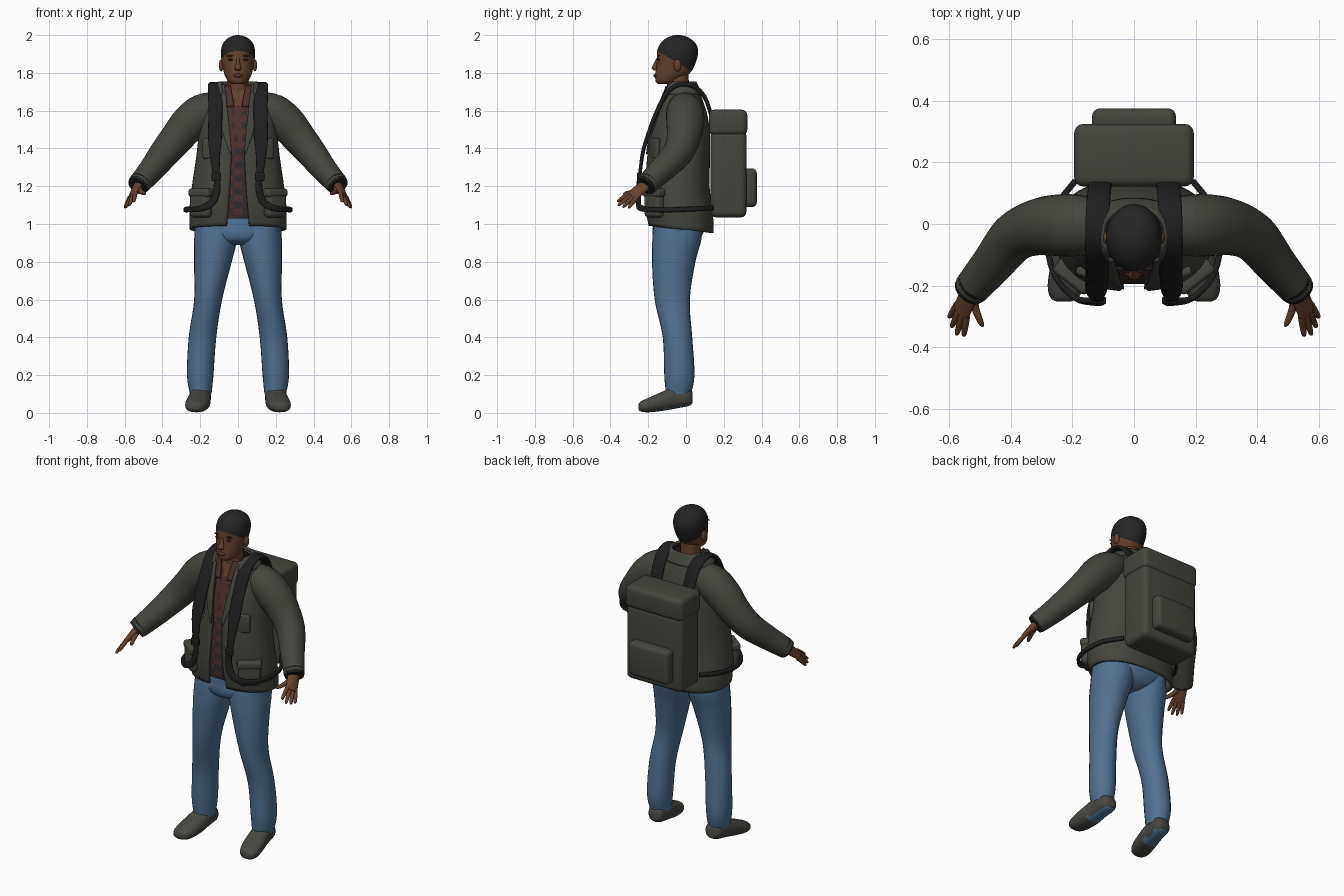
import bpy, bmesh
from math import sin, cos, asin, pi, radians
from mathutils import Vector, Matrix

default = bpy.data.objects.get("Cube")
if default:
    bpy.data.objects.remove(default)

X, Y, Z = Vector((1, 0, 0)), Vector((0, 1, 0)), Vector((0, 0, 1))


def material(name, r, g, b):
    m = bpy.data.materials.new(name)
    m.use_nodes = True
    m.diffuse_color = (r, g, b, 1)
    shader = m.node_tree.nodes["Principled BSDF"]
    shader.inputs["Base Color"].default_value = (r, g, b, 1)
    shader.inputs["Roughness"].default_value = 0.9
    return m


SKIN = material("brown skin", .13, .055, .027)
LIPS = material("dark lips", .09, .032, .022)
HAIR = material("black hair", .018, .018, .019)
JACKET = material("olive grey cloth", .058, .06, .047)
STRAP = material("black webbing", .013, .013, .014)
JEANS = material("blue denim", .08, .165, .28)
SHIRT = material("maroon shirt", .075, .03, .026)
CHECK = material("dark shirt check", .03, .025, .03)
SHOE = material("grey shoe", .065, .063, .054)


def finish(name, bm, mat, mirror=False, thick=0):
    bmesh.ops.remove_doubles(bm, verts=bm.verts[:], dist=.0001)
    bmesh.ops.recalc_face_normals(bm, faces=bm.faces[:])
    me = bpy.data.meshes.new(name)
    bm.to_mesh(me)
    bm.free()
    me.materials.append(mat)
    me.shade_smooth()
    me.set_sharp_from_angle(angle=radians(42))
    ob = bpy.data.objects.new(name, me)
    bpy.context.scene.collection.objects.link(ob)
    if thick:
        mod = ob.modifiers.new("thickness", "SOLIDIFY")
        mod.thickness, mod.offset = thick, 0
    if mirror:
        ob.modifiers.new("mirror", "MIRROR")
    return ob


def catmull(pts, k):
    out = []
    for i in range(len(pts) - 1):
        quad = (pts[max(i - 1, 0)], pts[i], pts[i + 1], pts[min(i + 2, len(pts) - 1)])
        for j in range(k):
            t = j / k
            out.append(tuple(.5 * (2 * b + (c - a) * t + (2 * a - 5 * b + 4 * c - d) * t * t
                                   + (3 * b - a - 3 * c + d) * t ** 3) for a, b, c, d in zip(*quad)))
    return out + [tuple(pts[-1])]


def power(v, p):
    return (1 if v >= 0 else -1) * abs(v) ** (2 / p)


def skin_grid(bm, rows, closed):
    for lo, hi in zip(rows, rows[1:]):
        for i in range(len(lo) - (0 if closed else 1)):
            j = (i + 1) % len(lo)
            bm.faces.new((lo[i], lo[j], hi[j], hi[i]))


def sweep(name, pts, mat, side=X, axis=None, p=2, n=20, k=4, mirror=False):
    """Tube through (x, y, z, half width, half depth); side None points away from the body."""
    bm, rows, path = bmesh.new(), [], catmull(pts, k)
    for i, (x, y, z, a, b) in enumerate(path):
        ahead, behind = path[min(i + 1, len(path) - 1)], path[max(i - 1, 0)]
        t = axis or (Vector(ahead[:3]) - Vector(behind[:3])).normalized()
        s = side or Vector((x, y, 0))
        s = (s - t * s.dot(t)).normalized()
        up = t.cross(s)
        rows.append([bm.verts.new(Vector((x, y, z)) + s * a * power(cos(u), p) + up * b * power(sin(u), p))
                     for u in (2 * pi * q / n for q in range(n))])
    skin_grid(bm, rows, True)
    bm.faces.new(rows[0])
    bm.faces.new(rows[-1])
    return finish(name, bm, mat, mirror)


def stack(rows):
    return [(0, (f + b) / 2, z, w, (b - f) / 2) for z, w, f, b in rows]


def box(name, center, size, mat, bevel, turn=0, mirror=False):
    bm = bmesh.new()
    bmesh.ops.create_cube(bm, size=1, matrix=Matrix.Diagonal((*size, 1)))
    bmesh.ops.bevel(bm, geom=bm.edges[:], offset=bevel, segments=4, profile=.5,
                    affect='EDGES', clamp_overlap=True)
    bm.transform(Matrix.Translation(center) @ Matrix.Rotation(radians(turn), 4, 'Z'))
    return finish(name, bm, mat, mirror)


def blob(name, center, size, mat, mirror=False):
    bm = bmesh.new()
    bmesh.ops.create_uvsphere(bm, u_segments=16, v_segments=10, radius=1,
                              matrix=Matrix.Translation(center) @ Matrix.Diagonal((*size, 1)))
    return finish(name, bm, mat, mirror)


def lookup(table, z):
    z = min(max(z, table[0][0]), table[-1][0])
    for a, b in zip(table, table[1:]):
        if z <= b[0]:
            t = (z - a[0]) / (b[0] - a[0])
            return [u + (v - u) * t for u, v in zip(a, b)][1:]


# Torso outline: height, half width, front, back
TORSO = catmull([(.95, .25, -.19, .14), (1.08, .25, -.21, .135), (1.2, .237, -.21, .118),
                 (1.35, .215, -.2, .12), (1.48, .2, -.18, .12), (1.58, .188, -.15, .105),
                 (1.66, .16, -.125, .08), (1.72, .115, -.108, .055), (1.75, .088, -.1, .04)], 6)
OPENING = [(.95, .06), (1.2, .042), (1.38, .033), (1.5, .045), (1.62, .058), (1.75, .072)]
P = 2.3


def front_y(x, z):
    w, f, b = lookup(TORSO, z)
    return (f + b) / 2 - (b - f) / 2 * max(0, 1 - (abs(x) / w) ** P) ** (1 / P)


def torso_sheet(name, z0, z1, inset, mat, rows, cols, opening=None, hem=0, thick=0):
    bm, grid = bmesh.new(), []
    for r in range(rows + 1):
        z, row = z0 + (z1 - z0) * r / rows, []
        w, f, b = lookup(TORSO, z)
        start = asin(min(1, lookup(opening, z)[0] / w) ** (P / 2)) if opening else 0
        for c in range(cols + 1):
            u = start + (2 * pi - 2 * start) * c / cols
            row.append(bm.verts.new(((w - inset) * power(sin(u), P),
                                     (f + b) / 2 - ((b - f) / 2 - inset) * power(cos(u), P),
                                     z + hem * cos(u) * (1 - r / rows) ** 4)))
        grid.append(row)
    skin_grid(bm, grid, False)
    return finish(name, bm, mat, thick=thick)


def front_patch(name, rows, mat, lift, thick=.008):
    """Mirrored cloth flap lying on the chest; rows are height, inner x, outer x."""
    bm, grid = bmesh.new(), []
    for z, a, b in catmull(rows, 4):
        xs = [a + (b - a) * i / 4 for i in range(5)]
        grid.append([bm.verts.new((x, front_y(x, z) - lift, z)) for x in xs])
    skin_grid(bm, grid, False)
    return finish(name, bm, mat, True, thick)


# Head with hair cut along a sloping hairline
head = sweep("head", stack([(1.74, .028, -.148, -.08), (1.752, .05, -.16, -.04), (1.78, .067, -.163, 0),
                            (1.81, .077, -.16, .03), (1.85, .085, -.155, .05), (1.89, .09, -.153, .062),
                            (1.92, .09, -.152, .064), (1.955, .08, -.136, .052), (1.98, .058, -.11, .025),
                            (1.994, .032, -.082, -.003), (2, .006, -.056, -.03)]),
             SKIN, axis=Z, n=40)
hairline, slope = Vector((0, -.15, 1.915)), Vector((0, .5, .87))
bm = bmesh.new()
bm.from_mesh(head.data)
bmesh.ops.bisect_plane(bm, geom=bm.verts[:] + bm.edges[:] + bm.faces[:], plane_co=hairline, plane_no=slope)
for face in bm.faces:
    face.material_index = int((face.calc_center_median() - hairline).dot(slope) > 0)
bm.to_mesh(head.data)
bm.free()
head.data.materials.append(HAIR)

sweep("neck", [(0, -.03, 1.62, .06, .058), (0, -.04, 1.7, .056, .058), (0, -.045, 1.8, .058, .058)], SKIN, axis=Z)
sweep("nose", [(0, -.148, 1.878, .008, .008), (0, -.158, 1.85, .01, .012),
               (0, -.166, 1.826, .018, .016), (0, -.162, 1.812, .012, .008)], SKIN, axis=Z)
blob("lips", (0, -.161, 1.786), (.027, .012, .01), LIPS)
blob("ear", (.089, -.045, 1.84), (.012, .02, .032), SKIN, True)
blob("eye", (.038, -.144, 1.87), (.015, .006, .006), HAIR, True)
blob("eyebrow", (.04, -.144, 1.89), (.021, .006, .004), HAIR, True)

# Shirt with a skin neckline and a checked lower front
shirt = torso_sheet("shirt", 1.03, 1.735, .017, SHIRT, 40, 80)
shirt.data.materials.append(CHECK)
shirt.data.materials.append(SKIN)
for poly in shirt.data.polygons:
    x, y, z = poly.center
    row, col = int(z / .035), int((x + 1) / .018)
    if y < 0 and z > 1.6 and abs(x) < (z - 1.6) * .4:
        poly.material_index = 2
    elif (row + col) % 2 and z < 1.4 or (col % 3 == 0 and row % 2):
        poly.material_index = 1
front_patch("shirt_collar", [(1.73, .04, .08), (1.68, .03, .078), (1.62, .022, .055)], SHIRT, .002)

# Open jacket, collar, lapels, sleeves and pockets
torso_sheet("jacket", .972, 1.735, 0, JACKET, 36, 64, OPENING, .02, .014)
torso_sheet("jacket_collar", 1.685, 1.75, -.008, JACKET, 6, 48, [(1.6, .07), (1.75, .08)], 0, .014)
front_patch("lapel", [(1.7, .066, .1), (1.6, .055, .098), (1.5, .044, .085), (1.37, .032, .04)], JACKET, .011)
sweep("sleeve", [(x, y, z, r, r) for x, y, z, r in (
    (.1, -.01, 1.615, .085), (.185, -.005, 1.59, .1), (.26, -.005, 1.53, .099), (.32, -.012, 1.46, .09),
    (.39, -.045, 1.375, .08), (.46, -.13, 1.285, .068), (.528, -.21, 1.208, .058))],
    JACKET, side=Y + X, mirror=True, n=24)
sweep("cuff", [(.515, -.195, 1.224, .06, .06), (.535, -.218, 1.2, .054, .054)], STRAP, side=Y + X, mirror=True)
box("hip_pocket", (.195, front_y(.195, 1.1) - .008, 1.1), (.125, .06, .13), JACKET, .022, 38, True)
box("hip_pocket_flap", (.195, front_y(.195, 1.16) - .012, 1.165), (.135, .062, .045), JACKET, .014, 38, True)
box("chest_pocket", (.14, front_y(.14, 1.4) - .002, 1.4), (.1, .03, .11), JACKET, .012, 20, True)

# Hands
across = Vector((.55, .71, -.44))
sweep("palm", [(.522, -.205, 1.215, .03, .026), (.54, -.24, 1.185, .036, .02), (.562, -.288, 1.145, .036, .013)],
      SKIN, side=across, mirror=True)
tips = {"index": (.552, -.364, 1.118), "middle": (.576, -.36, 1.098),
        "ring": (.592, -.335, 1.088), "little": (.6, -.304, 1.085)}
for i, (name, tip) in enumerate(tips.items()):
    base = Vector((.558, -.28, 1.152)) + across * (i - 1.5) * .018
    tip = Vector(tip)
    sweep(name + "_finger", [(*base.lerp(tip, t), r, r) for t, r in ((0, .012), (.5, .011), (.9, .008), (1, .003))],
          SKIN, side=across, n=10, mirror=True)
sweep("thumb", [(.522, -.225, 1.195, .016, .016), (.514, -.275, 1.172, .013, .013),
                (.497, -.318, 1.162, .01, .01), (.489, -.333, 1.16, .003, .003)], SKIN, side=Z, n=10, mirror=True)

# Jeans
sweep("jeans_hips", stack([(.888, .06, -.12, .02), (.912, .16, -.165, .065), (.95, .222, -.178, .09),
                           (1, .23, -.174, .1), (1.12, .215, -.17, .09)]), JEANS, axis=Z, n=32)
sweep("jeans_leg", [(.197, -.04, .1, .057, .066), (.2, -.035, .2, .07, .08), (.188, -.045, .4, .073, .078),
                    (.158, -.073, .6, .074, .093), (.133, -.065, .8, .1, .115), (.118, -.048, .92, .114, .13),
                    (.115, -.045, 1, .11, .125)], JEANS, axis=Z, n=24, mirror=True)

# Shoes, denim tucked under the heel
shoe = sweep("shoe", [(.192, .035, .08, .03, .03), (.194, .012, .084, .05, .048), (.2, -.06, .08, .056, .058),
                      (.208, -.13, .06, .062, .05), (.22, -.2, .041, .06, .038), (.226, -.24, .034, .044, .026),
                      (.228, -.252, .033, .02, .013)], SHOE, axis=-Y, p=2.4, mirror=True)
shoe.data.materials.append(JEANS)
for poly in shoe.data.polygons:
    poly.material_index = int(poly.normal.z < -.7 and poly.center.y > -.11)

# Backpack with lid and pocket
box("backpack", (0, .225, 1.265), (.376, .19, .46), JACKET, .03)
box("backpack_lid", (0, .223, 1.537), (.388, .203, .137), JACKET, .03)
box("backpack_pocket", (0, .335, 1.192), (.272, .08, .205), JACKET, .026)

# Shoulder straps, buckles and waist belt
sweep("shoulder_strap", [(.11, .135, 1.57, .038, .01), (.113, .1, 1.67, .038, .011), (.118, .04, 1.73, .038, .012),
                         (.12, -.035, 1.738, .038, .012), (.12, -.1, 1.695, .038, .012),
                         (.12, -.16, 1.58, .037, .012), (.122, -.208, 1.45, .036, .011),
                         (.122, -.23, 1.37, .028, .01), (.115, -.246, 1.25, .017, .009)],
      STRAP, p=3, mirror=True)
box("buckle", (.115, -.248, 1.25), (.05, .024, .045), STRAP, .007, mirror=True)
sweep("waist_belt", [(.113, -.247, 1.25, .009, .016), (.112, -.25, 1.18, .01, .019), (.135, -.252, 1.115, .01, .02),
                     (.19, -.24, 1.085, .01, .017), (.252, -.175, 1.076, .01, .013), (.278, -.08, 1.075, .01, .013),
                     (.262, .04, 1.08, .01, .013), (.19, .14, 1.085, .01, .013)],
      STRAP, side=None, p=3, mirror=True)
